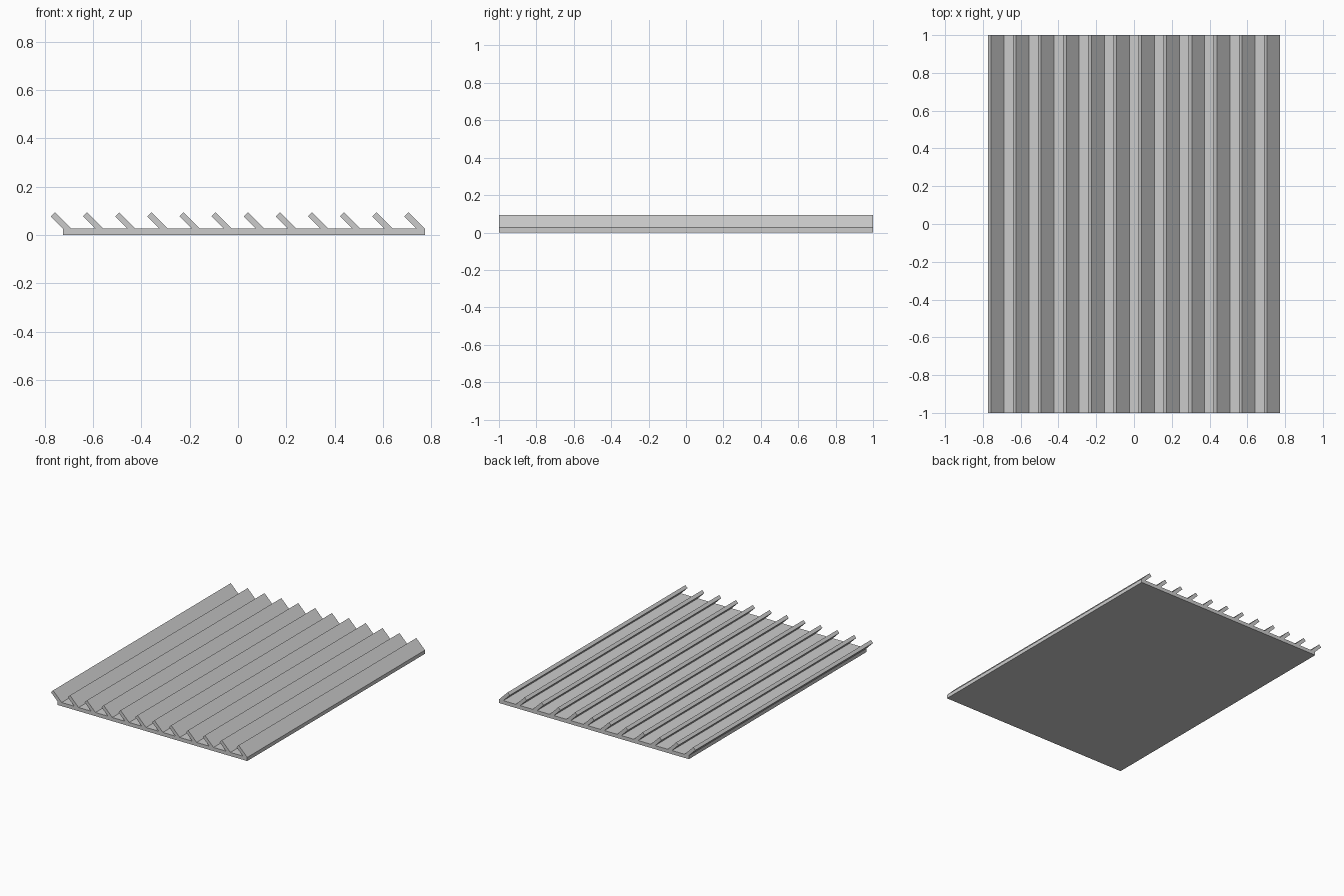
import bpy
import bmesh

if "Cube" in bpy.data.objects:
    bpy.data.objects.remove(bpy.data.objects["Cube"], do_unlink=True)

FINS = 12
DEPTH = 2.0
BASE_TOP = 0.026
RUN = 0.068        # horizontal and vertical reach of each 45 degree fin
WIDTH = 0.034      # fin width where it meets the base
FIRST, LAST = -0.689, 0.773
PITCH = (LAST - FIRST) / (FINS - 1)

grey = bpy.data.materials.new("light grey")
grey.use_nodes = True
colour = (0.6, 0.6, 0.6, 1)
grey.diffuse_color = colour
grey.node_tree.nodes["Principled BSDF"].inputs["Base Color"].default_value = colour

# Cross-section: base strip with a row of slanted fins along the top
profile = [(FIRST - WIDTH, 0), (LAST, 0)]
for i in reversed(range(FINS)):
    root = FIRST + i * PITCH
    tip = root - RUN
    profile += [(root, BASE_TOP),
                (tip, BASE_TOP + RUN),
                (tip - WIDTH / 2, BASE_TOP + RUN - WIDTH / 2),
                (root - WIDTH, BASE_TOP)]

# Louvred panel: the cross-section extruded from front to back
bm = bmesh.new()
face = bm.faces.new([bm.verts.new((x, -DEPTH / 2, z)) for x, z in profile])
result = bmesh.ops.extrude_face_region(bm, geom=[face])
moved = [v for v in result["geom"] if isinstance(v, bmesh.types.BMVert)]
bmesh.ops.translate(bm, verts=moved, vec=(0, DEPTH, 0))
bmesh.ops.recalc_face_normals(bm, faces=bm.faces)

mesh = bpy.data.meshes.new("louvred_panel")
bm.to_mesh(mesh)
bm.free()
mesh.materials.append(grey)
panel = bpy.data.objects.new("louvred_panel", mesh)
bpy.context.collection.objects.link(panel)
